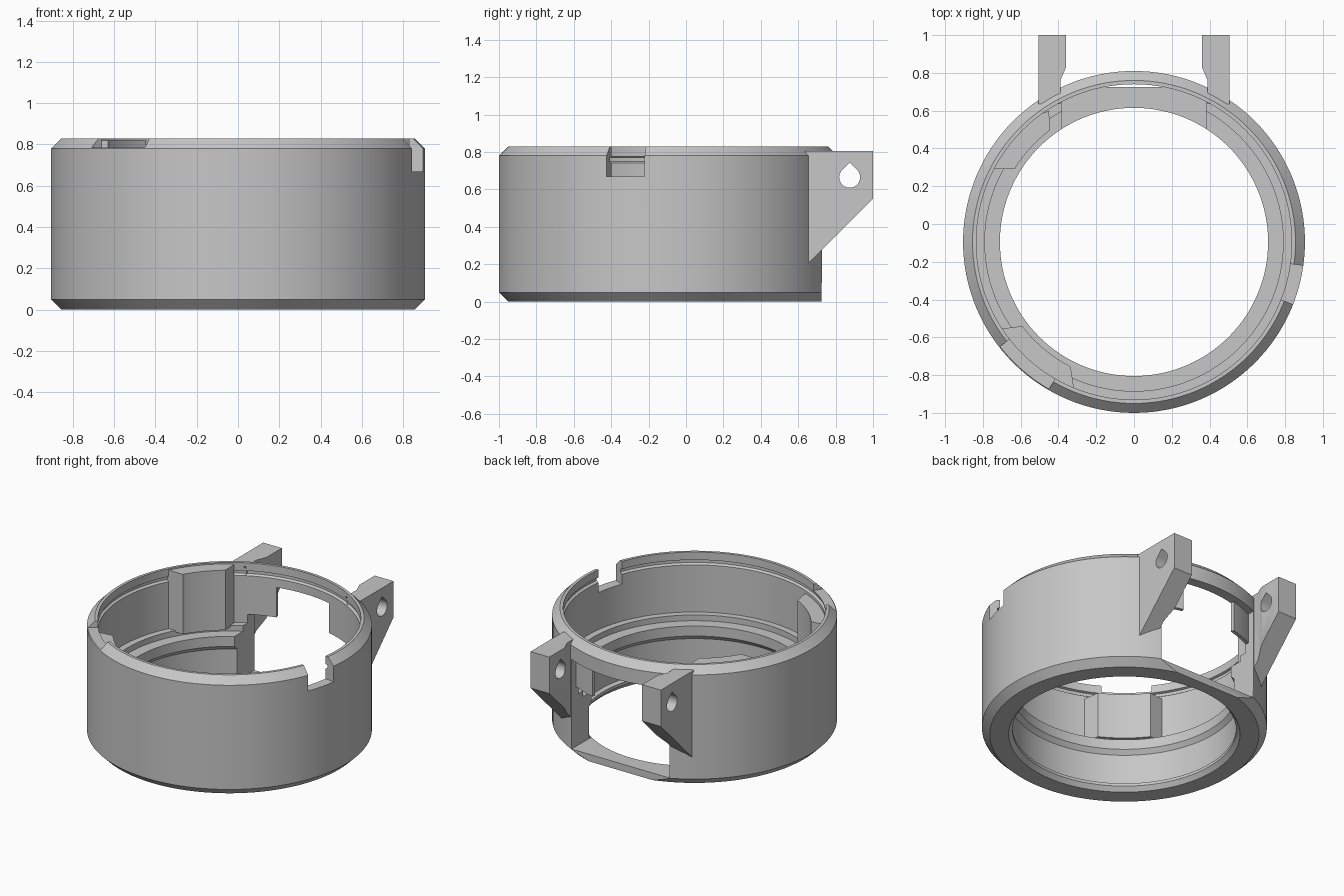
import bpy, bmesh
from math import sin, cos, radians, pi

cube = bpy.data.objects.get("Cube")
if cube:
    bpy.data.objects.remove(cube, do_unlink=True)

grey = bpy.data.materials.new("plain grey")
grey.use_nodes = True
COLOUR = (0.57, 0.57, 0.57, 1)
grey.diffuse_color = COLOUR
grey.node_tree.nodes["Principled BSDF"].inputs["Base Color"].default_value = COLOUR

CY = -0.095   # ring centre along y
SEG = 128


def make(name, bm):
    bmesh.ops.recalc_face_normals(bm, faces=bm.faces)
    mesh = bpy.data.meshes.new(name)
    bm.to_mesh(mesh)
    bm.free()
    mesh.materials.append(grey)
    ob = bpy.data.objects.new(name, mesh)
    bpy.context.collection.objects.link(ob)
    return ob


def prism(name, pts, lo, hi, axis="z"):
    """Extrude a 2D outline along z (xy outline) or x (yz outline)."""
    place = (lambda a, b, t: (a, b, t)) if axis == "z" else (lambda a, b, t: (t, a, b))
    bm = bmesh.new()
    ends = [[bm.verts.new(place(a, b, t)) for a, b in pts] for t in (lo, hi)]
    n = len(pts)
    for end in ends:
        bm.faces.new(end)
    for i in range(n):
        j = (i + 1) % n
        bm.faces.new((ends[0][i], ends[0][j], ends[1][j], ends[1][i]))
    return make(name, bm)


def box(name, x0, x1, y0, y1, z0, z1):
    return prism(name, [(x0, y0), (x1, y0), (x1, y1), (x0, y1)], z0, z1)


def arc(r, a0, a1, n=12):
    angles = [radians(a0 + (a1 - a0) * i / n) for i in range(n + 1)]
    return [(r * cos(a), CY + r * sin(a)) for a in angles]


def sector(name, r0, r1, a0, a1, z0, z1):
    return prism(name, arc(r0, a0, a1) + arc(r1, a1, a0), z0, z1)


def cut(target, cutter):
    cutter.hide_render = True
    mod = target.modifiers.new("cut", "BOOLEAN")
    mod.operation, mod.solver, mod.object = "DIFFERENCE", "EXACT", cutter
    bpy.context.view_layer.objects.active = target
    bpy.ops.object.modifier_apply(modifier=mod.name)
    bpy.data.objects.remove(cutter, do_unlink=True)


def smooth(ob):
    bpy.ops.object.select_all(action="DESELECT")
    ob.select_set(True)
    bpy.context.view_layer.objects.active = ob
    bpy.ops.object.shade_smooth_by_angle(angle=radians(25))


# Ring body: revolved wall section with chamfers, inner ledge and rim groove
section = [(0.855, 0), (0.905, 0.05), (0.905, 0.78), (0.855, 0.83),
           (0.835, 0.83), (0.835, 0.775), (0.85, 0.77), (0.85, 0.75),
           (0.835, 0.74), (0.835, 0.41), (0.79, 0.41), (0.79, 0.37),
           (0.71, 0.37), (0.71, 0.3), (0.735, 0.27), (0.735, 0.06),
           (0.71, 0.05), (0.71, 0.03), (0.735, 0)]
bm = bmesh.new()
loops = []
for s in range(SEG):
    a = 2 * pi * s / SEG
    loops.append([bm.verts.new((r * cos(a), CY + r * sin(a), z)) for r, z in section])
for s in range(SEG):
    p, q = loops[s], loops[(s + 1) % SEG]
    for i in range(len(section)):
        j = (i + 1) % len(section)
        bm.faces.new((p[i], q[i], q[j], p[j]))
ring = make("ring_body", bm)

# Rear window, flat on the lower lip and the two rim notches
cut(ring, box("window_cutter", -0.38, 0.38, 0.3, 1.1, 0.05, 0.68))
cut(ring, box("lip_cutter", -0.45, 0.45, 0.724, 1.1, -0.1, 0.1))
cut(ring, sector("deep_notch_cutter", 0.7, 1.0, -21.4, -8, 0.67, 0.9))
cut(ring, sector("shallow_notch_cutter", 0.7, 1.0, 218, 240, 0.785, 0.9))
smooth(ring)

# Thin tabs in the upper corners of the window
for name, start in (("left_window_tab", 60), ("right_window_tab", 104)):
    smooth(sector(name, 0.836, 0.86, start, start + 16, 0.47, 0.7))

# Thick pads on the inner wall
rear_pad = prism("rear_inner_pad",
                 [(-0.75, 0.29), (-0.63, 0.29)] + arc(0.74, 148, 127)
                 + [(-0.45, 0.6)] + arc(0.845, 128, 152), 0.4, 0.82)
smooth(rear_pad)
front_pad = prism("front_inner_pad",
                  arc(0.74, 217, 243) + arc(0.845, 248, 213), 0.4, 0.72)
smooth(front_pad)

# Pair of hinge ears with teardrop pin holes
for side, name in ((1, "left_hinge_ear"), (-1, "right_hinge_ear")):
    outline = [(0.65, 0.2), (1.0, 0.55), (1.0, 0.805), (0.635, 0.805), (0.65, 0.78)]
    lo, hi = sorted((side * 0.36, side * 0.505))
    ear = prism(name, outline, lo, hi, "x")
    relief = [(0.3, 0.5), (0.39, 0.5), (0.39, 0.76), (0.36, 0.83), (0.3, 0.83)]
    cut(ear, prism("relief_cutter", [(side * x, y) for x, y in relief], 0, 1))
    hole = [(0.875 + 0.056 * cos(radians(t)), 0.665 + 0.056 * sin(radians(t)))
            for t in range(135, 406, 15)] + [(0.875, 0.744)]
    cut(ear, prism("pin_hole_cutter", hole, lo - 0.1, hi + 0.1, "x"))
    smooth(ear)
